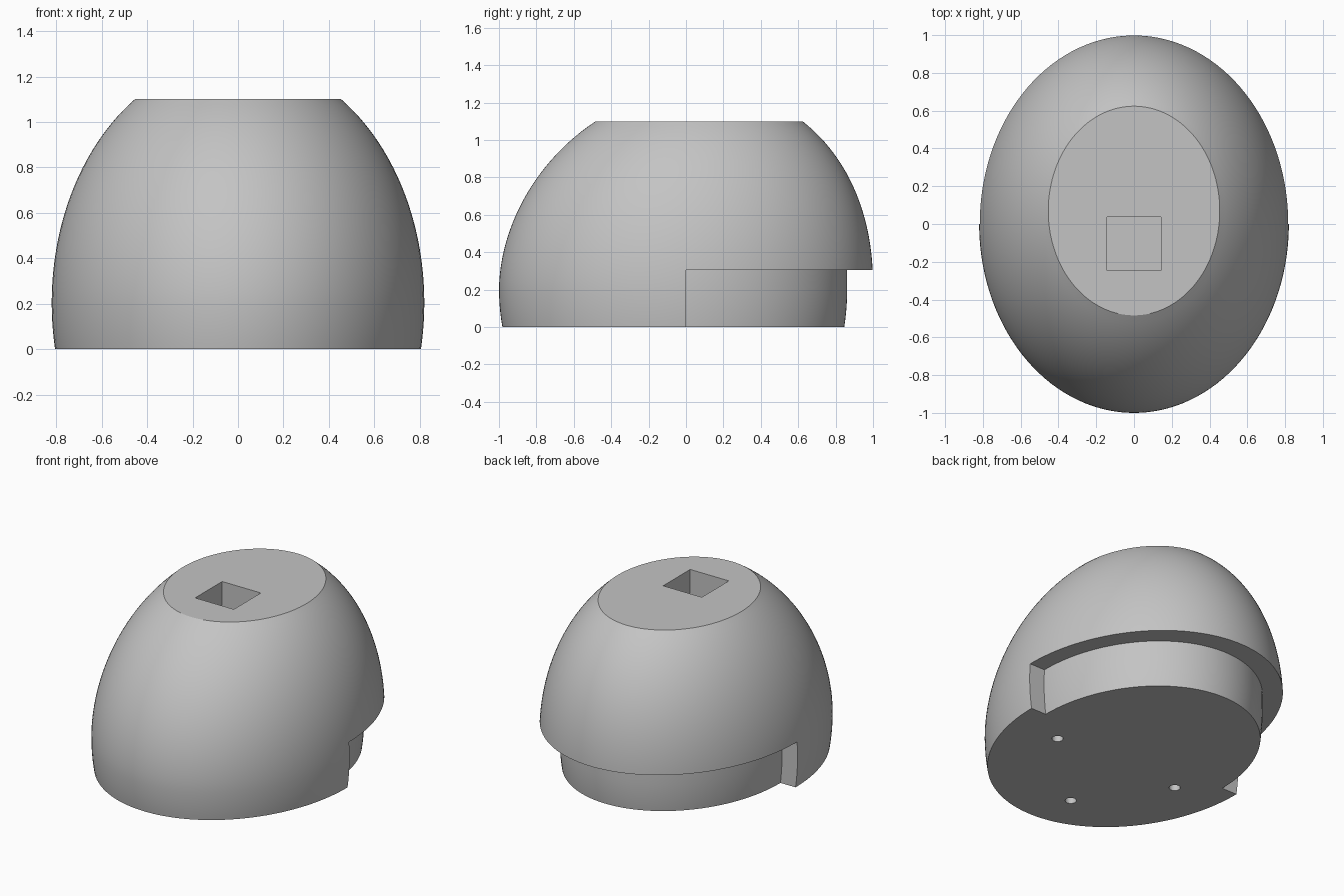
import bpy, bmesh, math
from mathutils import Matrix

if "Cube" in bpy.data.objects:
    bpy.data.objects.remove(bpy.data.objects["Cube"])

HEIGHT, WIDEST_Z, RISE = 1.10, 0.204, 1.076
HALF_X, HALF_Y = 0.82, 1.0
SEGMENTS = 128

grey = bpy.data.materials.new("matte_grey")
grey.use_nodes = True
grey.diffuse_color = (0.55, 0.55, 0.55, 1)
grey.node_tree.nodes["Principled BSDF"].inputs["Base Color"].default_value = grey.diffuse_color


def make_object(name, bm):
    bmesh.ops.recalc_face_normals(bm, faces=bm.faces)
    mesh = bpy.data.meshes.new(name)
    bm.to_mesh(mesh)
    bm.free()
    mesh.materials.append(grey)
    obj = bpy.data.objects.new(name, mesh)
    bpy.context.collection.objects.link(obj)
    return obj


def egg(name, bottom, top, rings, scale=1.0):
    """Stack of elliptical sections that lean backwards towards the top."""
    bm = bmesh.new()
    loops = []
    for i in range(rings + 1):
        z = bottom + (top - bottom) * i / rings
        size = scale * math.sqrt(1 - ((z - WIDEST_Z) / RISE) ** 2)
        lean = 0.07 * (max(0, z - WIDEST_Z) / (HEIGHT - WIDEST_Z)) ** 1.5
        angles = [math.tau * (k + 0.5) / SEGMENTS for k in range(SEGMENTS)]
        loops.append([bm.verts.new((HALF_X * size * math.cos(a),
                                    lean + HALF_Y * size * math.sin(a), z)) for a in angles])
    for low, high in zip(loops, loops[1:]):
        for k in range(SEGMENTS):
            n = (k + 1) % SEGMENTS
            bm.faces.new((low[k], low[n], high[n], high[k]))
    bm.faces.new(loops[0])
    bm.faces.new(loops[-1])
    return make_object(name, bm)


def box(name, low, high):
    bm = bmesh.new()
    bmesh.ops.create_cube(bm, size=1)
    for v in bm.verts:
        v.co = [l + (c + 0.5) * (h - l) for c, l, h in zip(v.co, low, high)]
    return make_object(name, bm)


def peg(name, x, y, radius, depth):
    bm = bmesh.new()
    bmesh.ops.create_cone(bm, cap_ends=True, segments=24, radius1=radius, radius2=radius,
                          depth=2 * depth, matrix=Matrix.Translation((x, y, 0)))
    return make_object(name, bm)


def cut(target, cutter):
    """Subtract the cutter from the target, then discard the cutter."""
    cutter.hide_render = True
    mod = target.modifiers.new("cut", 'BOOLEAN')
    mod.operation = 'DIFFERENCE'
    mod.solver = 'EXACT'
    mod.object = cutter
    bpy.context.view_layer.objects.active = target
    bpy.ops.object.modifier_apply(modifier=mod.name)
    bpy.data.objects.remove(cutter)


# Main truncated egg
body = egg("body", 0, HEIGHT, 40)

# Stepped recess around the rear lower half
recess = box("recess_cutter", (-1.2, 0, -0.1), (1.2, 1.3, 0.305))
cut(recess, egg("recess_core", -0.2, 0.45, 24, 0.862))
cut(body, recess)

# Square socket in the flat top
cut(body, box("socket_cutter", (-0.142, -0.247, 0.7), (0.142, 0.037, 1.3)))

# Small round holes in the underside
for x, y in ((0.45, -0.18), (-0.47, -0.18), (-0.09, -0.7)):
    cut(body, peg("hole_cutter", x, y, 0.034, 0.2))

bpy.ops.object.select_all(action='DESELECT')
body.select_set(True)
bpy.context.view_layer.objects.active = body
bpy.ops.object.shade_smooth_by_angle(angle=math.radians(30))
